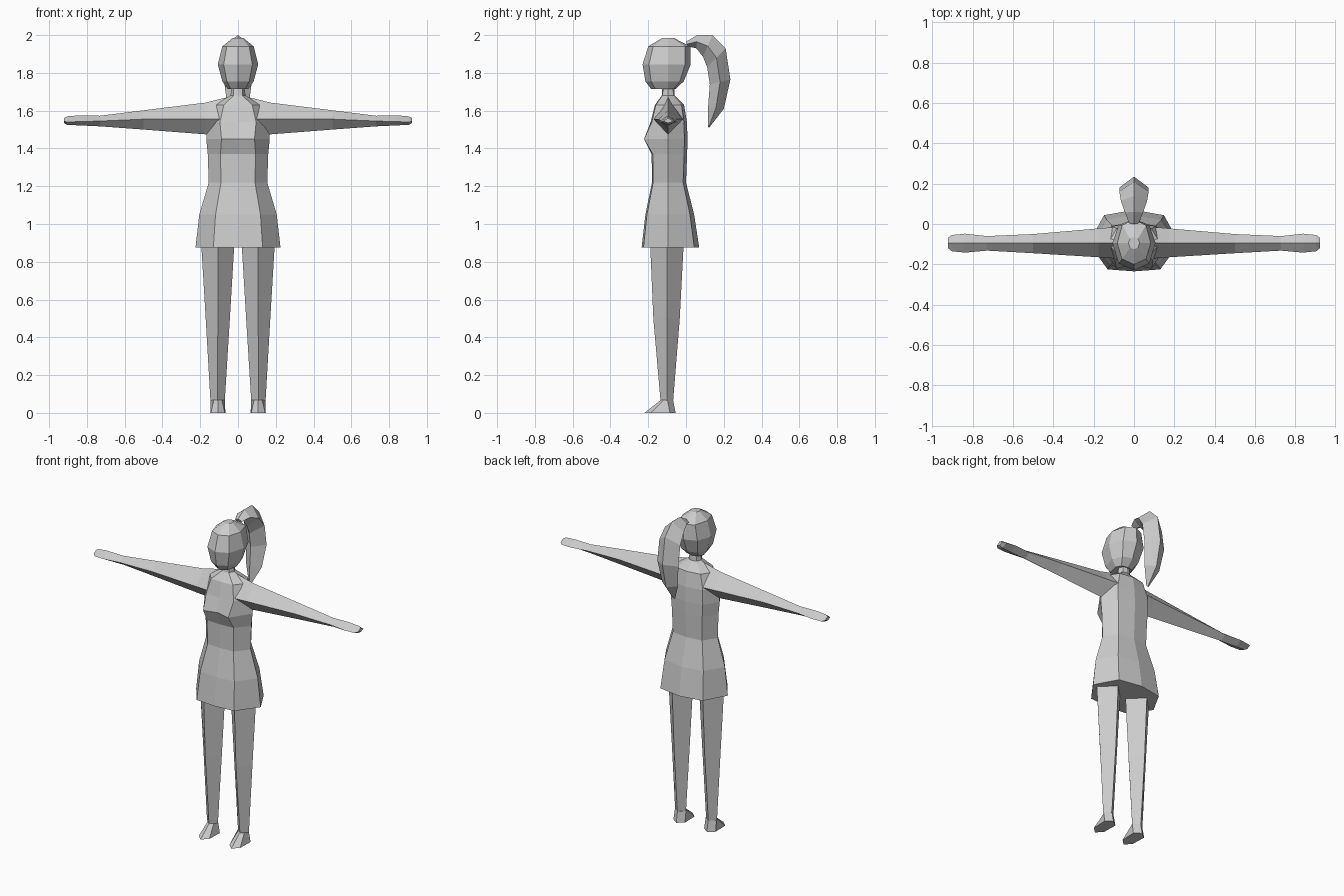
import bpy, bmesh

# Cross-section shapes as (side, front/back) factors
OCT = [(0, -1), (.71, -.75), (1, 0), (.71, .75), (0, 1), (-.71, .75), (-1, 0), (-.71, -.75)]
BODY = [(0, -1), (.58, -.93), (1, 0), (.66, .84), (0, 1), (-.66, .84), (-1, 0), (-.58, -.93)]
BUST = [(0, -.83), (.52, -1), (1, 0), (.66, .84), (0, 1), (-.66, .84), (-1, 0), (-.52, -1)]
DIAMOND = [(0, -1), (1, 0), (0, 1), (-1, 0)]


def loft(name, rings, mirror=False):
    """Skin consecutive rings of points and cap both ends."""
    bm = bmesh.new()
    rows = [[bm.verts.new(p) for p in r] for r in rings]
    n = len(rows[0])
    for a, b in zip(rows, rows[1:]):
        for i in range(n):
            j = (i + 1) % n
            bm.faces.new((a[i], a[j], b[j], b[i]))
    bm.faces.new(rows[0][::-1])
    bm.faces.new(rows[-1])
    bmesh.ops.recalc_face_normals(bm, faces=bm.faces)
    me = bpy.data.meshes.new(name)
    bm.to_mesh(me)
    bm.free()
    ob = bpy.data.objects.new(name, me)
    bpy.context.collection.objects.link(ob)
    if mirror:
        ob.modifiers.new("mirror", 'MIRROR')
    return ob


def ring(shape, z, rx, front, back, cx=0, mid=-.095):
    """Horizontal ring with separate front and back depth."""
    return [(cx + u * rx, mid + (v * (back - mid) if v > 0 else -v * (front - mid)), z)
            for u, v in shape]


# Head
loft("head", [ring(OCT, *r) for r in [
    (1.715, .055, -.185, -.055), (1.755, .083, -.215, -.012), (1.845, .107, -.23, .025),
    (1.94, .083, -.2, .023), (1.985, .028, -.125, -.065)]])

# Dress, shoulders and neck in one skin
loft("body", [ring(s, *r) for s, r in [
    (BODY, (.875, .225, -.235, .07)),
    (BODY, (1.05, .205, -.215, .043)),
    (BODY, (1.22, .155, -.18, .0)),
    (BODY, (1.37, .16, -.182, .006)),
    (BUST, (1.45, .168, -.222, .008)),
    (BODY, (1.54, .165, -.187, .005)),
    (BODY, (1.63, .13, -.165, -.01)),
    (BODY, (1.68, .04, -.128, -.06)),
    (OCT, (1.73, .033, -.125, -.062))]])

# Arms: x, front y, back y, edge z, bottom z, top z
loft("arms", [[(x, f, m), (x, -.095, t), (x, b, m), (x, -.095, lo)] for x, f, b, m, lo, t in [
    (.04, -.175, -.01, 1.555, 1.46, 1.675),
    (.175, -.165, -.022, 1.555, 1.475, 1.642),
    (.5, -.145, -.05, 1.555, 1.5, 1.602),
    (.73, -.132, -.06, 1.545, 1.517, 1.573),
    (.84, -.142, -.048, 1.542, 1.522, 1.575),
    (.905, -.135, -.055, 1.54, 1.525, 1.57),
    (.922, -.12, -.068, 1.545, 1.535, 1.56)]], mirror=True)

# Legs
loft("legs", [ring(DIAMOND, z, rx, f, b, cx, -.1) for z, rx, f, b, cx in [
    (.065, .038, -.135, -.068, .108),
    (.5, .064, -.173, -.033, .107),
    (.9, .088, -.19, -.012, .107)]], mirror=True)

# Feet
sole = [(0, -.055), (.04, -.085), (.037, -.185), (.0, -.22), (-.037, -.185), (-.04, -.085)]
top = [(0, -.068), (.038, -.098), (.022, -.12), (0, -.135), (-.022, -.12), (-.038, -.098)]
loft("feet", [[(.107 + x, y, z) for x, y in pts] for z, pts in ((0, sole), (.067, top))],
     mirror=True)

# Ponytail: outer (y, z), inner (y, z), half width
tail = []
for oy, oz, iy, iz, w in [
        (.0, 1.965, .01, 1.94, .025), (.06, 2.0, .055, 1.93, .045), (.14, 2.0, .09, 1.885, .065),
        (.21, 1.93, .112, 1.83, .073), (.235, 1.765, .126, 1.74, .073),
        (.2, 1.61, .117, 1.62, .055), (.123, 1.51, .116, 1.513, .008)]:
    my, mz = oy * .5 + iy * .5, oz * .5 + iz * .5
    tail.append([(0, oy, oz), (w, my, mz), (0, iy, iz), (-w, my, mz)])
loft("ponytail", tail)
